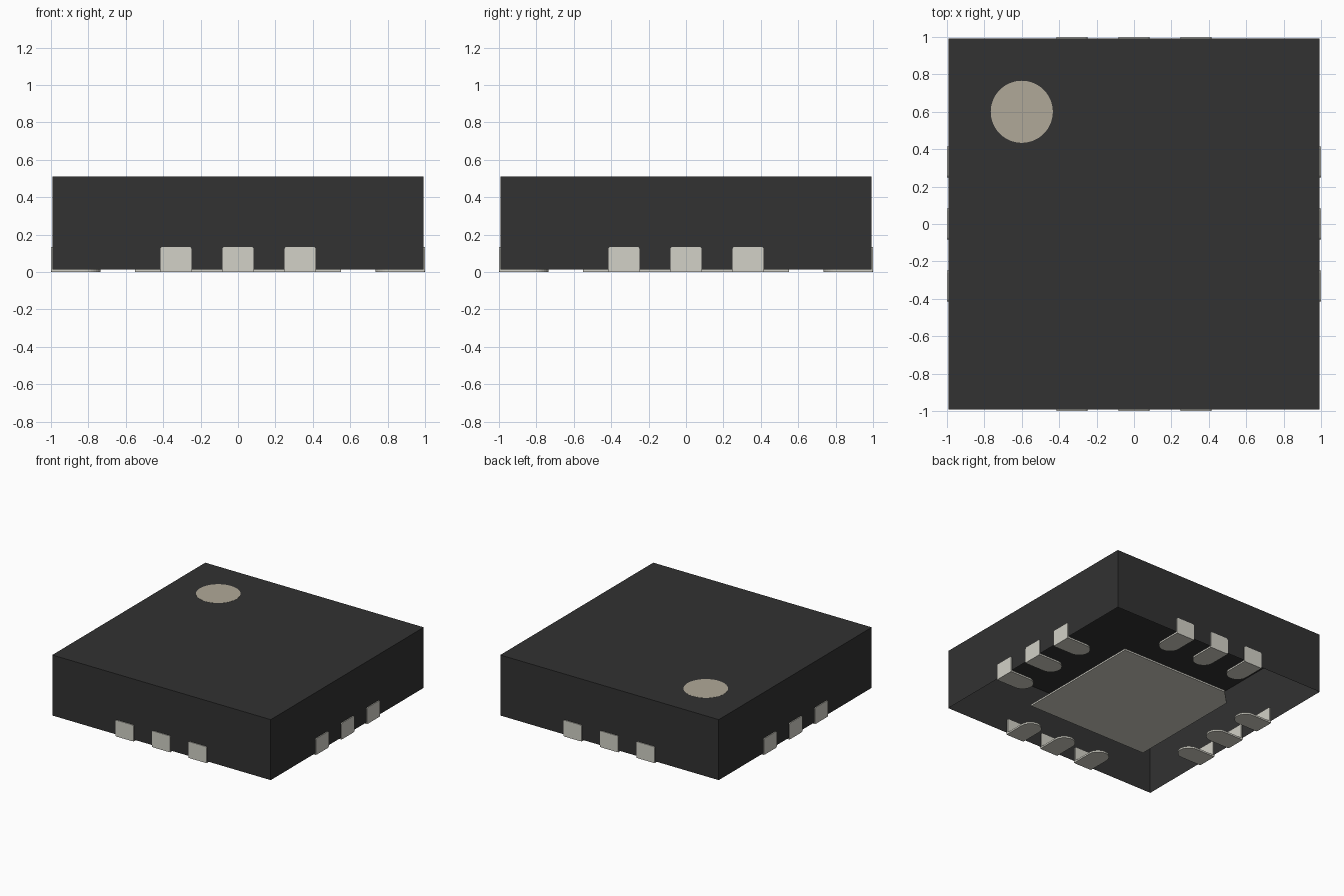
import bpy, bmesh, math
from mathutils import Matrix, Vector

cube = bpy.data.objects.get("Cube")
if cube:
    bpy.data.objects.remove(cube, do_unlink=True)

HALF = 0.993              # half width of the case
Z_LOW, Z_TOP = 0.013, 0.51
PITCH, LEAD_W = 0.332, 0.166


def material(name, srgb):
    lin = [((c / 255 + 0.055) / 1.055) ** 2.4 for c in srgb]
    m = bpy.data.materials.new(name)
    m.diffuse_color = (*lin, 1)
    m.use_nodes = True
    m.node_tree.nodes["Principled BSDF"].inputs["Base Color"].default_value = (*lin, 1)
    return m


black = material("case black", (50, 50, 50))
metal = material("lead metal", (210, 209, 199))
tan = material("marker tan", (176, 169, 152))


def finish(name, bm, mat):
    mesh = bpy.data.meshes.new(name)
    bmesh.ops.recalc_face_normals(bm, faces=bm.faces)
    bm.to_mesh(mesh)
    bm.free()
    mesh.materials.append(mat)
    ob = bpy.data.objects.new(name, mesh)
    bpy.context.collection.objects.link(ob)
    return ob


def add_prism(bm, points, depth):
    """Extrude a closed outline of 3D points along a vector."""
    face = bm.faces.new([bm.verts.new(p) for p in points])
    out = bmesh.ops.extrude_face_region(bm, geom=[face], use_keep_orig=True)
    verts = [g for g in out["geom"] if isinstance(g, bmesh.types.BMVert)]
    bmesh.ops.translate(bm, verts=verts, vec=Vector(depth))


def arc(cx, cy, r, start, end, steps):
    return [(cx + r * math.cos(math.radians(start + (end - start) * i / steps)),
             cy + r * math.sin(math.radians(start + (end - start) * i / steps)))
            for i in range(steps + 1)]


# Case: a hollow box, open underneath
bm = bmesh.new()
bmesh.ops.create_cube(bm, size=1, matrix=Matrix.Translation((0, 0, (Z_LOW + Z_TOP) / 2))
                      @ Matrix.Diagonal((2 * HALF, 2 * HALF, Z_TOP - Z_LOW, 1)))
bm.normal_update()
bmesh.ops.delete(bm, geom=[f for f in bm.faces if f.normal.z < -0.5], context='FACES_ONLY')
finish("case", bm, black)

# Round corner marker on the top
bm = bmesh.new()
add_prism(bm, [(x, y, Z_TOP - 0.001) for x, y in arc(-0.6, 0.6, 0.166, 0, 354.375, 63)],
          (0, 0, 0.002))
finish("corner_marker", bm, tan)

# Thermal pad with one clipped corner
bm = bmesh.new()
p, c = 0.55, 0.12
add_prism(bm, [(x, y, 0) for x, y in
               [(-p, -p), (p, -p), (p, p), (-p + c, p), (-p, p - c)]], (0, 0, 0.014))
finish("thermal_pad", bm, metal)


# Leads: upright plate on the wall plus a round-ended tongue underneath
def lead(name, offset, turn):
    bm = bmesh.new()
    w, h, r = LEAD_W / 2, 0.134, 0.012
    plate = (arc(w - r, r, r, -90, 0, 3) + arc(w - r, h - r, r, 0, 90, 3)
             + arc(r - w, h - r, r, 90, 180, 3) + arc(r - w, r, r, 180, 270, 3))
    add_prism(bm, [(x, -1, z) for x, z in plate], (0, 0.016, 0))
    tongue = [(-w, -0.998), (w, -0.998)] + arc(0, -0.735 - w, w, 0, 180, 16)
    add_prism(bm, [(x, y, 0) for x, y in tongue], (0, 0, 0.014))
    bm.transform(Matrix.Rotation(turn, 4, 'Z') @ Matrix.Translation((offset, 0, 0)))
    finish(name, bm, metal)


for s, side in enumerate(("front", "left", "back", "right")):
    for i in range(3):
        lead(f"{side}_lead_{i + 1}", (i - 1) * PITCH, s * math.pi / 2)
